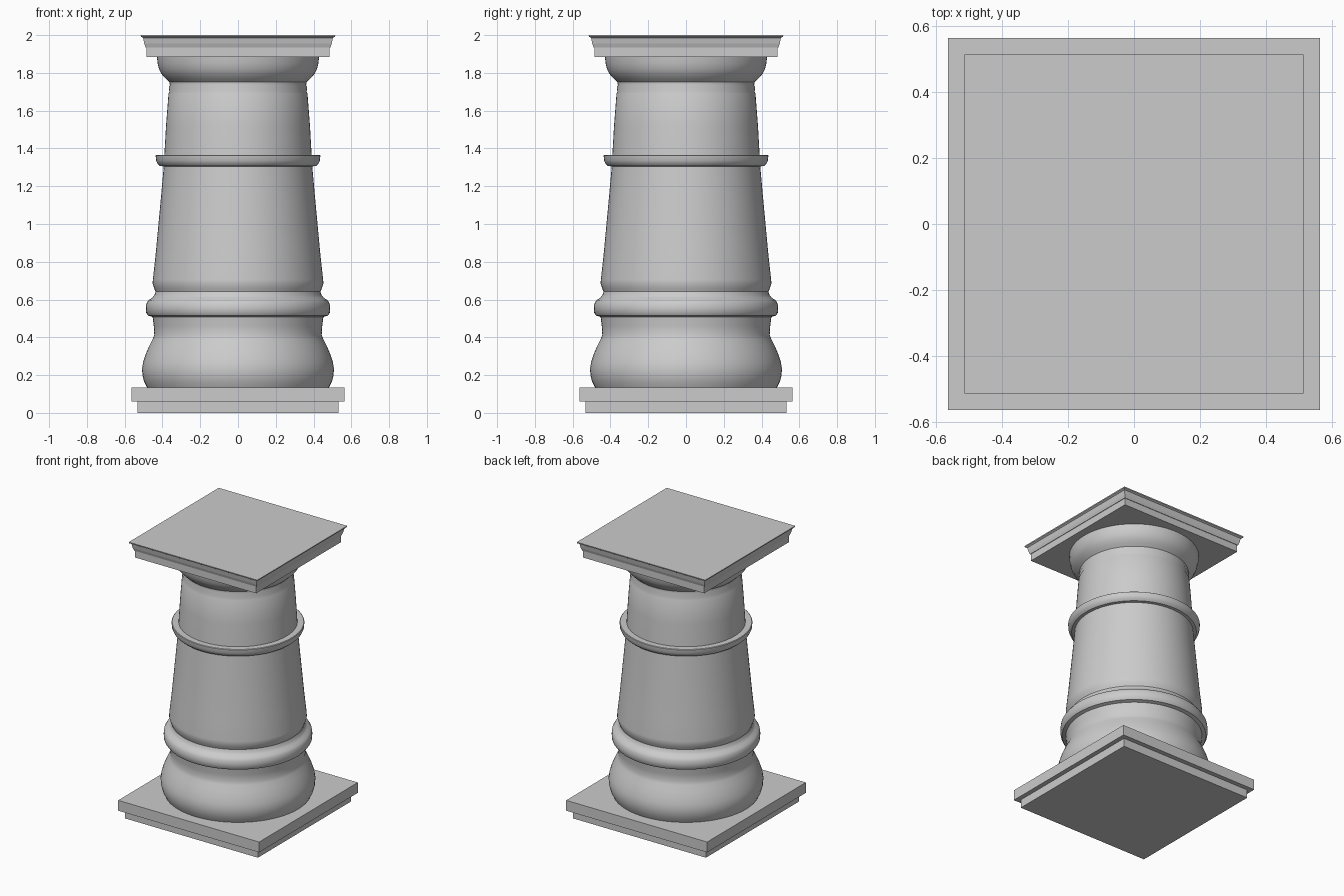
import bpy, bmesh, math

if "Cube" in bpy.data.objects:
    bpy.data.objects.remove(bpy.data.objects["Cube"])


def make_object(name, bm, smooth):
    bmesh.ops.recalc_face_normals(bm, faces=bm.faces)
    mesh = bpy.data.meshes.new(name)
    bm.to_mesh(mesh)
    bm.free()
    ob = bpy.data.objects.new(name, mesh)
    bpy.context.collection.objects.link(ob)
    if smooth:
        bpy.ops.object.select_all(action='DESELECT')
        ob.select_set(True)
        bpy.context.view_layer.objects.active = ob
        bpy.ops.object.shade_smooth_by_angle(angle=math.radians(35))
    return ob


def stack(name, profile, sides, smooth=False):
    """Sweep a (radius, height) profile round z; four sides give a square block."""
    bm = bmesh.new()
    square = sides == 4
    k = math.sqrt(2) if square else 1
    offset = math.pi / 4 if square else 0
    rings = []
    for r, z in profile:
        angles = [offset + 2 * math.pi * i / sides for i in range(sides)]
        rings.append([bm.verts.new((k * r * math.cos(a), k * r * math.sin(a), z)) for a in angles])
    for a, b in zip(rings, rings[1:]):
        for i in range(sides):
            j = (i + 1) % sides
            bm.faces.new((a[i], a[j], b[j], b[i]))
    bm.faces.new(rings[0])
    bm.faces.new(rings[-1])
    return make_object(name, bm, smooth)


# Stepped square plinth
stack("plinth_foot", [(0.532, 0), (0.532, 0.06)], 4)
stack("plinth_slab", [(0.565, 0.06), (0.565, 0.135)], 4)

# Bulging foot of the column
base = [(0.482, 0.135), (0.497, 0.165), (0.506, 0.20), (0.508, 0.235), (0.502, 0.27),
        (0.489, 0.31), (0.470, 0.355), (0.452, 0.39), (0.443, 0.412)]
# Neck and lower moulding
lower_ring = [(0.446, 0.46), (0.452, 0.508), (0.476, 0.515), (0.486, 0.53), (0.488, 0.555),
              (0.485, 0.58), (0.474, 0.597), (0.455, 0.608), (0.443, 0.622), (0.437, 0.642),
              (0.444, 0.66), (0.452, 0.685), (0.451, 0.705)]
# Tapering shaft with the upper ring
shaft = [(0.436, 0.84), (0.421, 1.0), (0.407, 1.15), (0.393, 1.305), (0.413, 1.307),
         (0.426, 1.319), (0.434, 1.336), (0.436, 1.362), (0.432, 1.365), (0.390, 1.365),
         (0.381, 1.52), (0.368, 1.69)]
# Narrow neck bands and flared top
flare = [(0.363, 1.70), (0.366, 1.722), (0.361, 1.735), (0.363, 1.752), (0.381, 1.768),
         (0.402, 1.79), (0.417, 1.817), (0.426, 1.85), (0.429, 1.885)]
stack("column", base + lower_ring + shaft + flare, 96, True)

# Square capital: slab, sloped moulding and thin top lip
stack("capital_slab", [(0.485, 1.885), (0.485, 1.935)], 4)
stack("capital_moulding", [(0.489, 1.935), (0.496, 1.955), (0.502, 1.985),
                           (0.514, 1.992), (0.515, 2.0)], 4)
